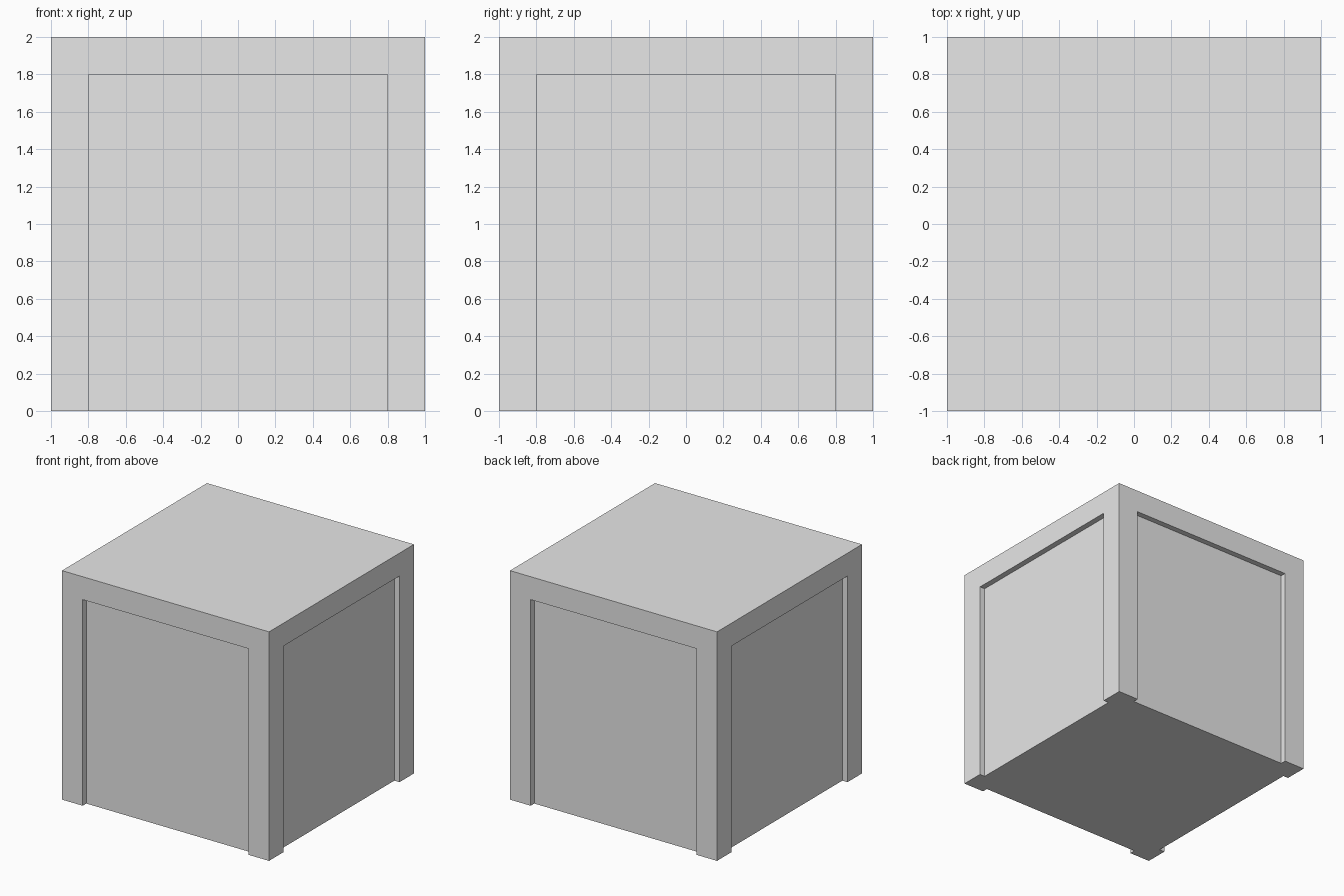
import bpy
from math import pi
from mathutils import Matrix

default = bpy.data.objects.get("Cube")
if default:
    bpy.data.objects.remove(default, do_unlink=True)

SIZE = 2.0      # overall block
POST = 0.2      # width of posts and top band
DEPTH = 0.05    # panel recess

grey = bpy.data.materials.new("plain_grey")
grey.use_nodes = True
colour = (0.8, 0.8, 0.8, 1)
grey.diffuse_color = colour
grey.node_tree.nodes["Principled BSDF"].inputs["Base Color"].default_value = colour


def box(name, size, centre, angle=0):
    """Add a box, turned about the vertical axis through the origin."""
    bpy.ops.mesh.primitive_cube_add(size=1)
    obj = bpy.context.object
    obj.name = name
    shape = (Matrix.Rotation(angle, 4, 'Z') @ Matrix.Translation(centre)
             @ Matrix.Diagonal((*size, 1)))
    obj.data.transform(shape)
    obj.data.materials.append(grey)
    return obj


# Solid block
block = box("framed_block", (SIZE, SIZE, SIZE), (0, 0, SIZE / 2))

# Recessed panel on each side, open at the bottom
for i in range(4):
    below = 0.5
    height = SIZE - POST + below
    cutter = box("panel_cutter", (SIZE - 2 * POST, 2 * DEPTH, height),
                 (0, -SIZE / 2, height / 2 - below), i * pi / 2)
    cutter.hide_render = True
    recess = block.modifiers.new("panel_recess", 'BOOLEAN')
    recess.operation = 'DIFFERENCE'
    recess.solver = 'EXACT'
    recess.object = cutter
    bpy.ops.object.select_all(action='DESELECT')
    block.select_set(True)
    bpy.context.view_layer.objects.active = block
    bpy.ops.object.modifier_apply(modifier=recess.name)
    bpy.data.objects.remove(cutter, do_unlink=True)
